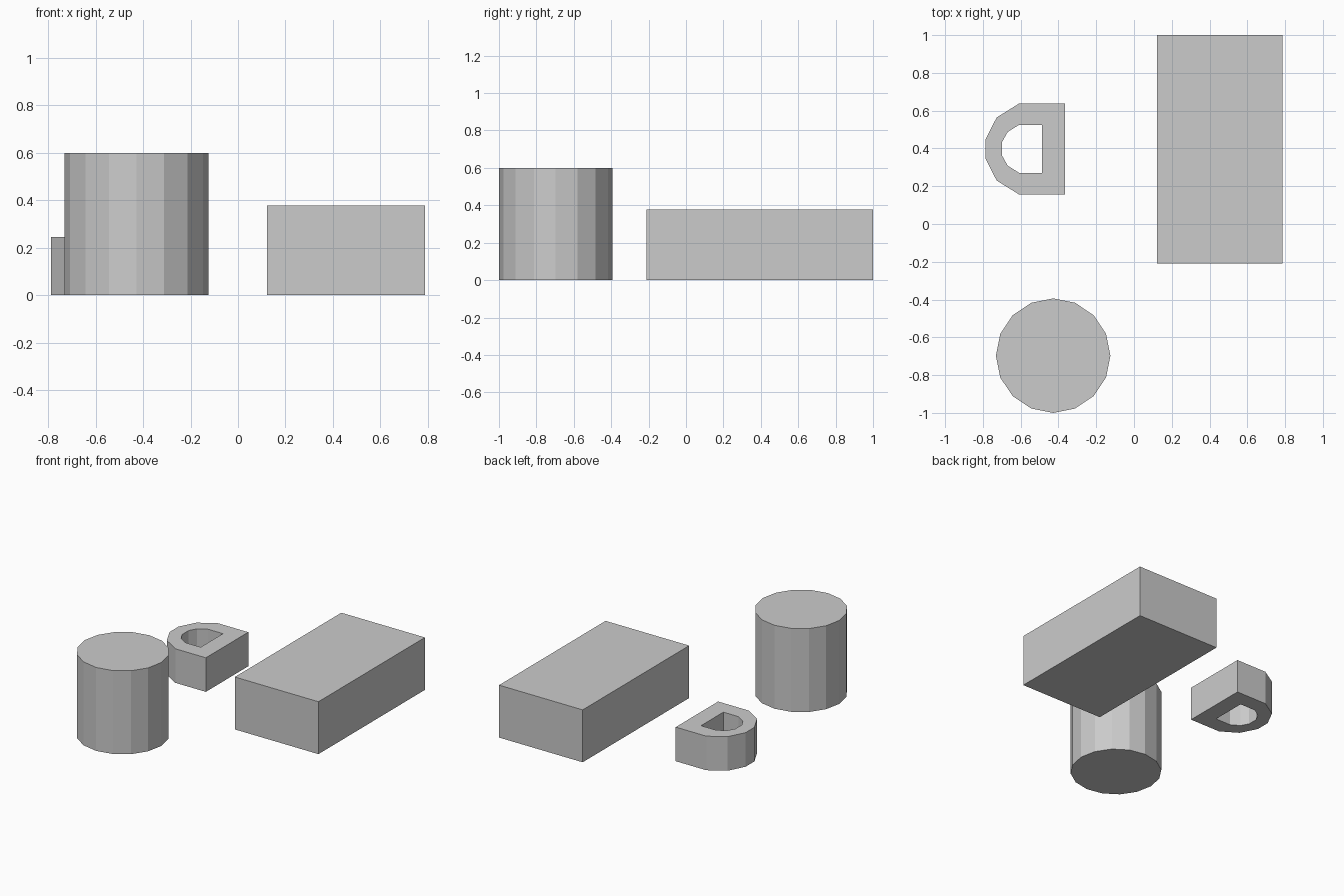
import bpy, bmesh, math

if "Cube" in bpy.data.objects:
    bpy.data.objects.remove(bpy.data.objects["Cube"])


def finish(name, bm):
    bmesh.ops.recalc_face_normals(bm, faces=bm.faces)
    mesh = bpy.data.meshes.new(name)
    bm.to_mesh(mesh)
    bm.free()
    obj = bpy.data.objects.new(name, mesh)
    bpy.context.collection.objects.link(obj)
    return obj


def prism(name, points, height):
    """Solid extrusion of a closed outline standing on z = 0."""
    bm = bmesh.new()
    face = bm.faces.new([bm.verts.new((x, y, 0)) for x, y in points])
    ext = bmesh.ops.extrude_face_region(bm, geom=[face])["geom"]
    top = [v for v in ext if isinstance(v, bmesh.types.BMVert)]
    bmesh.ops.translate(bm, verts=top, vec=(0, 0, height))
    return finish(name, bm)


def tube(name, outer, inner, height):
    """Extruded ring between two outlines with matching point counts."""
    bm = bmesh.new()
    loops = [[bm.verts.new((x, y, z)) for x, y in pts]
             for pts, z in ((outer, 0), (outer, height), (inner, height), (inner, 0))]
    n = len(outer)
    for k in range(4):
        a, b = loops[k], loops[(k + 1) % 4]
        for i in range(n):
            j = (i + 1) % n
            bm.faces.new((a[i], a[j], b[j], b[i]))
    return finish(name, bm)


def mirrored(half, cy):
    """Complete a D outline from its upper half (x, distance from centre line)."""
    return [(x, cy + d) for x, d in half] + [(x, cy - d) for x, d in reversed(half)]


# Rectangular block
prism("rectangular_block", [(0.122, -0.21), (0.787, -0.21), (0.787, 1.0), (0.122, 1.0)], 0.377)

# Sixteen-sided cylinder
R = 0.303
circle = [(-0.428 + R * math.cos(i * math.tau / 16), -0.697 + R * math.sin(i * math.tau / 16))
          for i in range(16)]
prism("round_cylinder", circle, 0.6)

# D-shaped ring with a through hole
outer_half = [(-0.365, 0.241), (-0.608, 0.241), (-0.727, 0.167), (-0.787, 0.05)]
inner_half = [(-0.487, 0.127), (-0.608, 0.127), (-0.668, 0.09), (-0.698, 0.037)]
tube("d_shaped_ring", mirrored(outer_half, 0.397), mirrored(inner_half, 0.398), 0.245)
